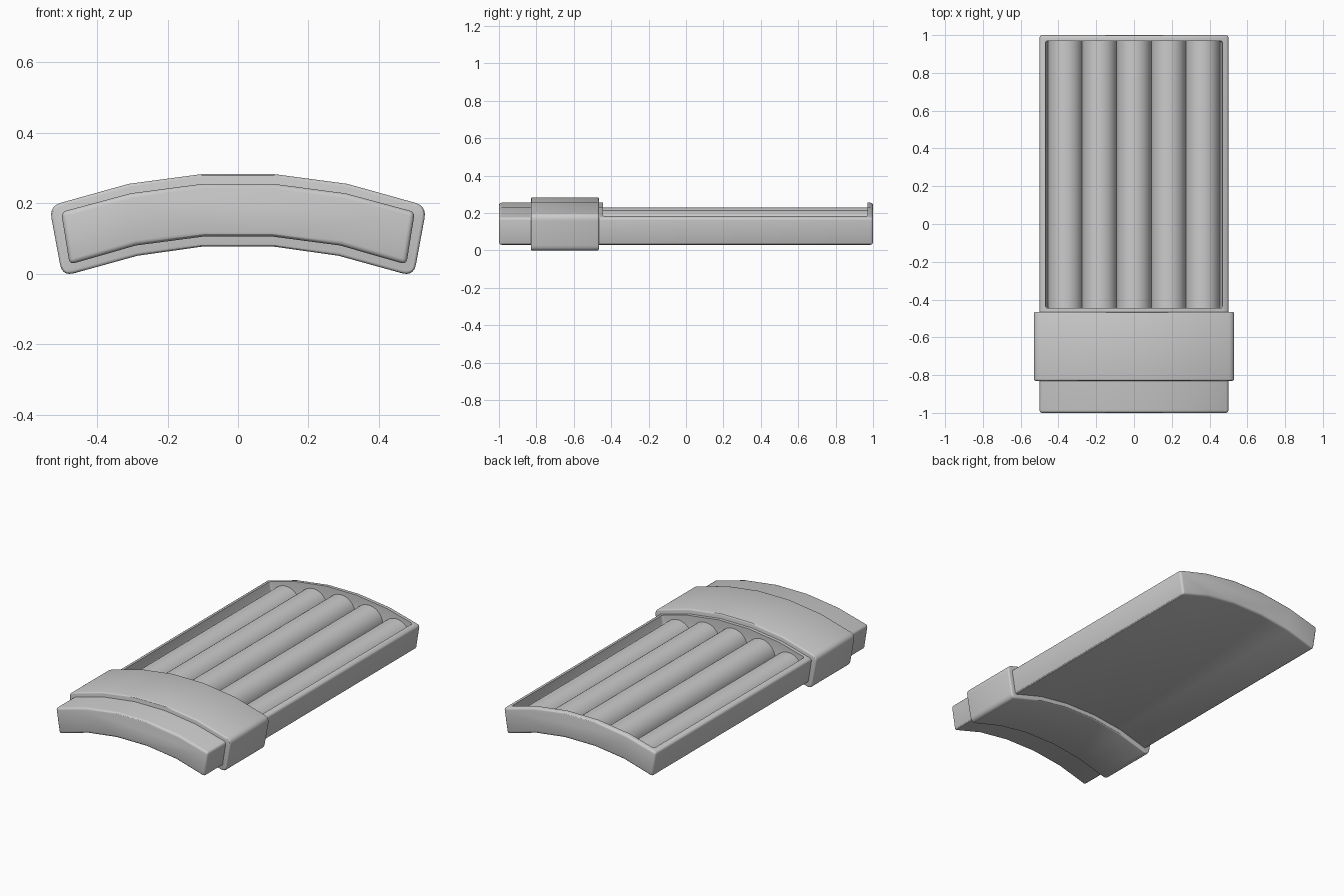
import bpy, bmesh, math
from mathutils import Vector

if "Cube" in bpy.data.objects:
    bpy.data.objects.remove(bpy.data.objects["Cube"])


def prism(name, pts, y0, y1):
    """Extrude an XZ outline along Y."""
    bm = bmesh.new()
    face = bm.faces.new([bm.verts.new((x, y0, z)) for x, z in pts])
    res = bmesh.ops.extrude_face_region(bm, geom=[face])
    for v in res["geom"]:
        if isinstance(v, bmesh.types.BMVert):
            v.co.y = y1
    bmesh.ops.recalc_face_normals(bm, faces=bm.faces[:])
    me = bpy.data.meshes.new(name)
    bm.to_mesh(me)
    bm.free()
    ob = bpy.data.objects.new(name, me)
    bpy.context.collection.objects.link(ob)
    return ob


def mirrored(half):
    """Right half, top centre to bottom centre -> closed outline."""
    return half + [(-x, z) for x, z in reversed(half)]


def rounded(pts, corners, cut, steps=5):
    """Round the listed corners of a half outline."""
    out = []
    for i, p in enumerate(pts):
        if i not in corners:
            out.append(p)
            continue
        p = Vector(p)
        a = p + (Vector(pts[i - 1]) - p).normalized() * cut
        b = p + (Vector(pts[i + 1]) - p).normalized() * cut
        for k in range(steps + 1):
            t = k / steps
            q = a * (1 - t) ** 2 + p * 2 * t * (1 - t) + b * t * t
            out.append((q.x, q.y))
    return out


def bevel(ob, width, segments=3):
    m = ob.modifiers.new("bevel", 'BEVEL')
    m.width, m.segments = width, segments
    m.limit_method, m.angle_limit = 'ANGLE', math.radians(35)


def finish(ob):
    """Bake the modifiers and shade smooth."""
    dg = bpy.context.evaluated_depsgraph_get()
    me = bpy.data.meshes.new_from_object(ob.evaluated_get(dg))
    ob.modifiers.clear()
    ob.data = me
    bpy.ops.object.select_all(action='DESELECT')
    ob.select_set(True)
    bpy.context.view_layer.objects.active = ob
    bpy.ops.object.shade_smooth_by_angle(angle=math.radians(30))


# Curved tray body
body = prism("tray_body", mirrored([
    (0.1, 0.255), (0.305, 0.228), (0.502, 0.175),
    (0.478, 0.026), (0.29, 0.08), (0.1, 0.105)]), -1, 1)
bevel(body, 0.014)

# Open recess cut into the tray
cutter = prism("recess_cutter", mirrored([
    (0.1, 0.45), (0.305, 0.44), (0.511, 0.43),
    (0.449, 0.066), (0.282, 0.111), (0.1, 0.136)]), -0.445, 0.97)
bevel(cutter, 0.012)
cutter.hide_render = True
cut = body.modifiers.new("recess", 'BOOLEAN')
cut.operation, cut.solver, cut.object = 'DIFFERENCE', 'EXACT', cutter
finish(body)
bpy.data.objects.remove(cutter)

# Rounded ribs lying side by side on the curved floor
R = 0.093
for i, (cx, cz, tilt) in enumerate([
        (-0.363, 0.091, 15), (-0.182, 0.124, 7.4), (0, 0.137, 0),
        (0.182, 0.124, -7.4), (0.363, 0.091, -15)]):
    arc = [(R * math.cos(math.pi * k / 28), R * math.sin(math.pi * k / 28))
           for k in range(29)]
    arc += [(-R + 0.005, -0.012), (R - 0.005, -0.012)]
    t = math.radians(tilt)
    pts = [(cx + x * math.cos(t) - z * math.sin(t),
            cz + x * math.sin(t) + z * math.cos(t)) for x, z in arc]
    finish(prism(f"rib_{i + 1}", pts, -0.45, 0.975))

# Sleeve wrapped around the front end
half = [(0.1, 0.283), (0.31, 0.255), (0.536, 0.192),
        (0.499, -0.008), (0.285, 0.051), (0.1, 0.077)]
sleeve = prism("sleeve", mirrored(rounded(half, (2, 3), 0.035)), -0.83, -0.465)
bevel(sleeve, 0.009)
finish(sleeve)
